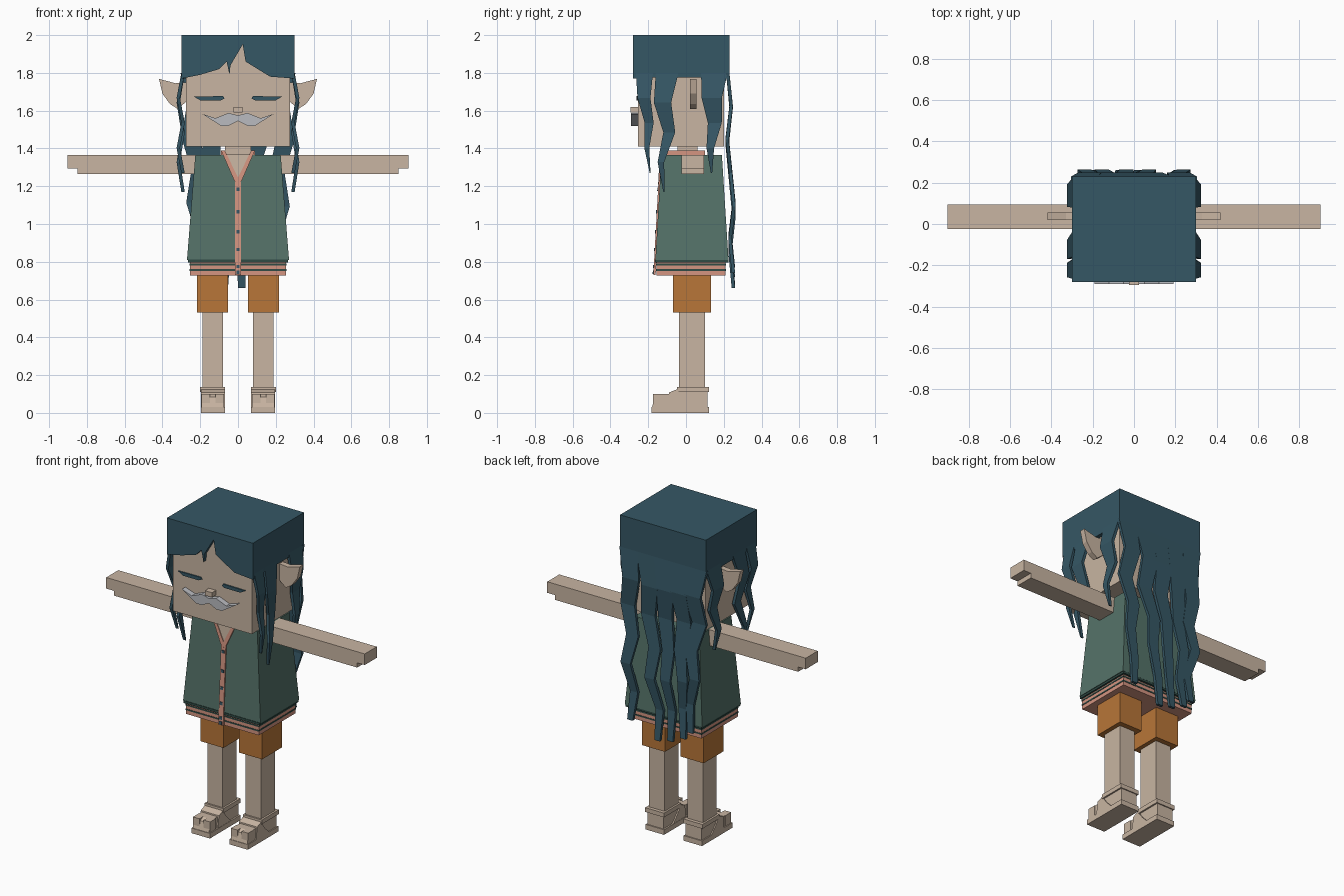
import bpy, bmesh
from math import sin, tau

cube = bpy.data.objects.get("Cube")
if cube:
    bpy.data.objects.remove(cube, do_unlink=True)


def material(name, *rgb):
    mat = bpy.data.materials.new(name)
    mat.use_nodes = True
    mat.diffuse_color = (*rgb, 1)
    shader = mat.node_tree.nodes["Principled BSDF"]
    shader.inputs["Base Color"].default_value = (*rgb, 1)
    return mat


skin = material("skin", .58, .46, .36)
teal = material("dark_teal", .036, .095, .13)
green = material("shirt_green", .09, .17, .14)
dark_green = material("hem_dark_green", .03, .07, .06)
pink = material("trim_pink", .66, .3, .22)
orange = material("shorts_orange", .48, .18, .04)
grey = material("moustache_grey", .49, .5, .53)


def build(name, rings, mat, paired=False):
    """Join matching loops of points into a closed solid, optionally mirrored."""
    bm = bmesh.new()
    loops = [[bm.verts.new(point) for point in ring] for ring in rings]
    for lower, upper in zip(loops, loops[1:]):
        for i in range(len(lower)):
            bm.faces.new((lower[i - 1], lower[i], upper[i], upper[i - 1]))
    bm.faces.new(loops[0])
    bm.faces.new(loops[-1])
    bmesh.ops.recalc_face_normals(bm, faces=bm.faces)
    mesh = bpy.data.meshes.new(name)
    bm.to_mesh(mesh)
    bm.free()
    mesh.materials.append(mat)
    part = bpy.data.objects.new(name, mesh)
    bpy.context.collection.objects.link(part)
    if paired:
        part.modifiers.new("both_sides", "MIRROR")
    return part


def rectangle(left, right, front, back, z):
    return [(left, front, z), (right, front, z), (right, back, z), (left, back, z)]


def block(name, half_width, front, back, bottom, top, mat):
    """Box centred across the body."""
    build(name, [rectangle(-half_width, half_width, front, back, z) for z in (bottom, top)], mat)


def pair(name, inner, outer, front, back, bottom, top, mat):
    """Matching boxes on both sides of the body."""
    build(name, [rectangle(inner, outer, front, back, z) for z in (bottom, top)], mat, paired=True)


def front_plate(name, outline, front, back, mat, paired=False):
    """Solid with an outline seen from the front."""
    build(name, [[(x, y, z) for x, z in outline] for y in (front, back)], mat, paired)


def side_plate(name, outline, inner, outer, mat):
    """Matching solids with an outline seen from the side."""
    build(name, [[(x, y, z) for y, z in outline] for x in (inner, outer)], mat, paired=True)


def shirt_plate(name, outline, thickness, mat, paired=False):
    """Thin plate lying on the sloping front of the shirt."""
    def surface(z, offset):
        return -.13 - (shirt_top - z) * .055 - offset
    rings = [[(x, surface(z, offset), z) for x, z in outline] for offset in (-.004, thickness)]
    build(name, rings, mat, paired)


def lock_path(start, end, bottom, half_width, sway, steps, taper):
    """Yield step, centre, height and half width along a zigzag lock of hair."""
    for i in range(steps + 1):
        t = i / steps
        zigzag = sway * (-1) ** i if 0 < i < steps else 0
        centre = start + (end - start) * t + zigzag
        yield i, centre, hair_line + (bottom - hair_line) * t, half_width * (1 - taper * t)


shirt_top = 1.365
hair_line = 1.8
hair_thickness = .018

# Head and hair cap
block("head", .275, -.255, .2, 1.41, 1.98, skin)
block("neck", .07, -.045, .06, 1.34, 1.42, skin)
block("hair_top", .3, -.28, .23, 1.97, 2, teal)
block("hair_back", .3, .19, .23, 1.77, 1.98, teal)
pair("hair_side", .27, .3, -.28, .23, 1.775, 1.98, teal)
fringe = [(-.3, 1.98), (-.3, 1.77), (-.2, 1.79), (-.1, 1.82), (-.06, 1.86), (-.045, 1.79),
          (-.04, 1.84), (.025, 1.95), (.04, 1.86), (.17, 1.78), (.3, 1.77), (.3, 1.98)]
front_plate("fringe", fringe, -.28, -.254, teal)

# Locks beside the face
side_locks = {
    "front_lock": (-.22, -.19, 1.27, .045, .01),
    "middle_lock": (-.1, -.117, 1.17, .06, .02),
    "rear_lock": (.15, .135, 1.27, .07, .01),
}
for name, settings in side_locks.items():
    rings = []
    for i, y, z, half, in lock_path(*settings, steps=4, taper=.95):
        outer = .3 + .025 * (i % 2)
        rings.append(rectangle(outer - hair_thickness, outer, y - half, y + half, z))
    build(name, rings, teal, paired=True)

# Long locks down the back
back_locks = {
    "left_back_lock": (.24, .21, .74, .02),
    "left_inner_back_lock": (.12, .02, .66, .02),
    "middle_back_lock": (0, -.07, .68, .01),
    "right_inner_back_lock": (-.12, -.16, .72, -.01),
    "right_back_lock": (-.24, -.21, .77, -.02),
}
for name, (start, end, bottom, sway) in back_locks.items():
    rings = []
    for i, x, z, half in lock_path(start, end, bottom, .064, sway, steps=6, taper=.7):
        outer = .23 + .005 * i + .015 * sin(tau * i / 3)
        rings.append(rectangle(x - half, x + half, outer - hair_thickness, outer, z))
    build(name, rings, teal)

# Ears, eyes, nose and moustache
ear = [(.27, 1.75), (.33, 1.745), (.418, 1.768), (.4, 1.69), (.36, 1.635), (.32, 1.61), (.27, 1.65)]
front_plate("ears", ear, .02, .055, skin, paired=True)
eye = [(.07, 1.665), (.09, 1.655), (.2, 1.655), (.235, 1.675), (.08, 1.677)]
front_plate("closed_eyes", eye, -.263, -.254, teal, paired=True)
block("nose", .025, -.295, -.25, 1.59, 1.62, skin)
moustache = [(0, 1.545), (.05, 1.52), (.09, 1.52), (.19, 1.583), (.12, 1.56), (.05, 1.588), (0, 1.575)]
front_plate("moustache", moustache, -.29, -.25, grey, paired=True)

# Shirt, hem and striped waistband
build("shirt", [rectangle(-.27, .27, -.162, .225, .81),
                rectangle(-.226, .226, -.13, .19, shirt_top)], green)
block("shirt_hem", .266, -.165, .224, .797, .812, dark_green)
block("waistband", .255, -.157, .21, .728, .8, pink)
for name, z in (("lower_stripe", .752), ("upper_stripe", .781)):
    block(name, .257, -.159, .212, z, z + .009, dark_green)

# Open neckline and collar
shirt_plate("chest", [(0, 1.235), (.065, shirt_top), (-.065, shirt_top)], .005, skin)
neck_trim = [(0, 1.21), (.02, 1.23), (.09, 1.39), (.07, 1.39), (0, 1.245)]
shirt_plate("neck_trim", neck_trim, .009, pink, paired=True)
pair("side_collar", .07, .09, -.13, .1, 1.36, 1.388, pink)
block("back_collar", .09, .08, .1, 1.36, 1.388, pink)
block("collar_fill", .07, -.13, .08, 1.355, 1.37, skin)


def strip(half_width, bottom, top):
    return [(-half_width, bottom), (half_width, bottom), (half_width, top), (-half_width, top)]


# Placket and buttons
shirt_plate("placket", strip(.017, .73, 1.235), .008, pink)
for z in (1.185, 1.065, .96, .865, .775, .745):
    shirt_plate("button", strip(.009, z - .009, z + .009), .012, teal)

# Arms with stepped hands
arm = [(.2, 1.265), (.85, 1.265), (.85, 1.295), (.903, 1.295), (.903, shirt_top), (.2, shirt_top)]
front_plate("arms", arm, -.025, .095, skin, paired=True)

# Shorts and legs
pair("shorts", .054, .216, -.068, .133, .532, .76, orange)
pair("legs", .08, .188, -.038, .1, .08, .54, skin)

# Feet and sandals
foot = [(-.18, .03), (-.165, .085), (-.14, .1), (-.09, .1), (-.04, .125), (.115, .115), (.115, .03)]
side_plate("feet", foot, .078, .19, skin)
strap = [(-.1, .03), (-.09, .108), (-.05, .124), (-.01, .07), (.03, .03)]
side_plate("foot_straps", strap, .07, .197, skin)
pair("soles", .068, .197, -.183, .122, 0, .032, skin)
pair("ankle_straps", .068, .2, -.048, .122, .11, .137, skin)
for name, inner in (("inner_toe_straps", .073), ("outer_toe_straps", .148)):
    pair(name, inner, inner + .045, -.174, -.12, .03, .1, skin)
